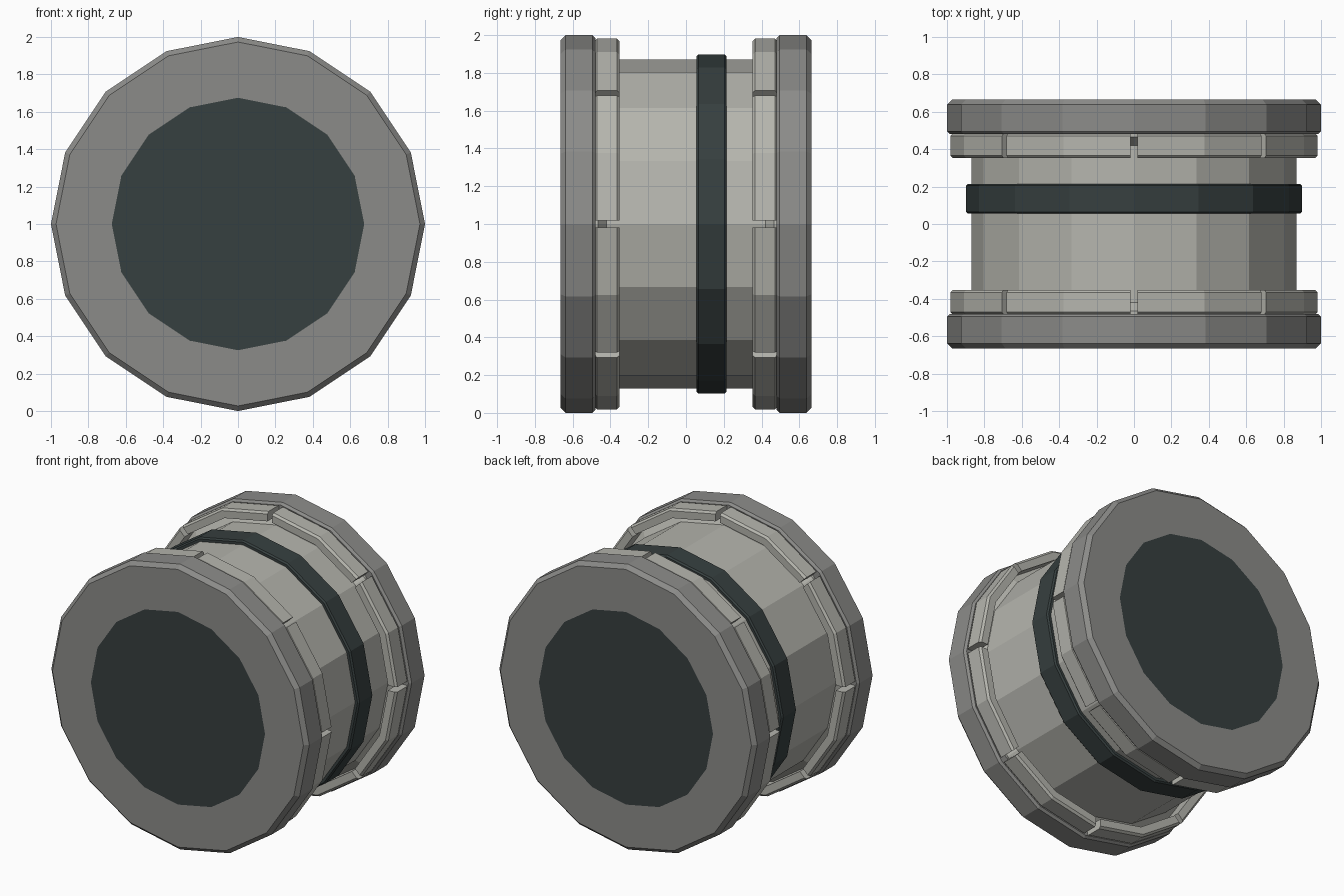
import bpy, bmesh, math

if "Cube" in bpy.data.objects:
    bpy.data.objects.remove(bpy.data.objects["Cube"])

SIDES = 16
CZ = 1.0


def material(name, rgb):
    m = bpy.data.materials.new(name)
    m.diffuse_color = (*rgb, 1)
    m.use_nodes = True
    m.node_tree.nodes["Principled BSDF"].inputs["Base Color"].default_value = m.diffuse_color
    return m


FLANGE = material("mid grey metal", (0.26, 0.26, 0.25))
BODY = material("light grey metal", (0.46, 0.46, 0.42))
DARK = material("dark slate", (0.037, 0.050, 0.050))


def finish(name, bm, mats):
    bmesh.ops.recalc_face_normals(bm, faces=bm.faces[:])
    me = bpy.data.meshes.new(name)
    bm.to_mesh(me)
    bm.free()
    for m in mats:
        me.materials.append(m)
    ob = bpy.data.objects.new(name, me)
    bpy.context.collection.objects.link(ob)
    return ob


def polar(r, k):
    a = 2 * math.pi * k / SIDES
    return r * math.sin(a), CZ + r * math.cos(a)


def lathe(name, profile, mats, cap_mat=0):
    """Spin (radius, y) points around the y axis; n-gon caps at both ends."""
    bm = bmesh.new()
    rings = []
    for r, y in profile:
        ring = []
        for k in range(SIDES):
            x, z = polar(r, k)
            ring.append(bm.verts.new((x, y, z)))
        rings.append(ring)
    for a, b in zip(rings, rings[1:]):
        for k in range(SIDES):
            n = (k + 1) % SIDES
            bm.faces.new((a[k], a[n], b[n], b[k]))
    bm.faces.new(rings[0]).material_index = cap_mat
    bm.faces.new(rings[-1])
    return finish(name, bm, mats)


def rim_segments(name, side):
    """Eight chamfered blocks, each two sides long, with gaps between."""
    gap, c = 0.018, 0.014
    r0, r1, y0, y1 = 0.92, 0.985, 0.352, 0.485
    section = [(r0, y0), (r1 - c, y0), (r1, y0 + c), (r1, y1 - c),
               (r1 - c, y1), (r0, y1)]
    bm = bmesh.new()
    for s in range(0, SIDES, 2):
        stations = [[], [], []]
        for r, y in section:
            pts = [polar(r, s), polar(r, s + 1), polar(r, s + 2)]
            mx, mz = pts[1]
            length = math.dist(pts[0], pts[1])
            for i in (0, 2):
                t = gap / length
                px, pz = pts[i]
                pts[i] = (px + (mx - px) * t, pz + (mz - pz) * t)
            for i, (x, z) in enumerate(pts):
                stations[i].append(bm.verts.new((x, side * y, z)))
        n = len(section)
        for a, b in zip(stations, stations[1:]):
            for k in range(n):
                j = (k + 1) % n
                bm.faces.new((a[k], a[j], b[j], b[k]))
        bm.faces.new(stations[0])
        bm.faces.new(stations[2])
    return finish(name, bm, [BODY])


# Central drum, flaring slightly under the rims
lathe("drum_body", [(0.93, -0.50), (0.93, -0.465), (0.87, -0.42),
                    (0.87, 0.42), (0.93, 0.465), (0.93, 0.50)], [BODY])

# Off-centre dark band
lathe("drum_band", [(0.86, 0.055), (0.888, 0.055), (0.898, 0.065),
                    (0.898, 0.205), (0.888, 0.215), (0.86, 0.215)], [DARK])

# End flanges with flush dark discs, and their segmented inner rims
for label, s in (("front", -1), ("back", 1)):
    lathe(label + "_flange",
          [(0.675, s * 0.665), (0.973, s * 0.665), (1.0, s * 0.638),
           (1.0, s * 0.495), (0.985, s * 0.48), (0.60, s * 0.48)],
          [FLANGE, DARK], cap_mat=1)
    rim_segments(label + "_rim_segments", s)
